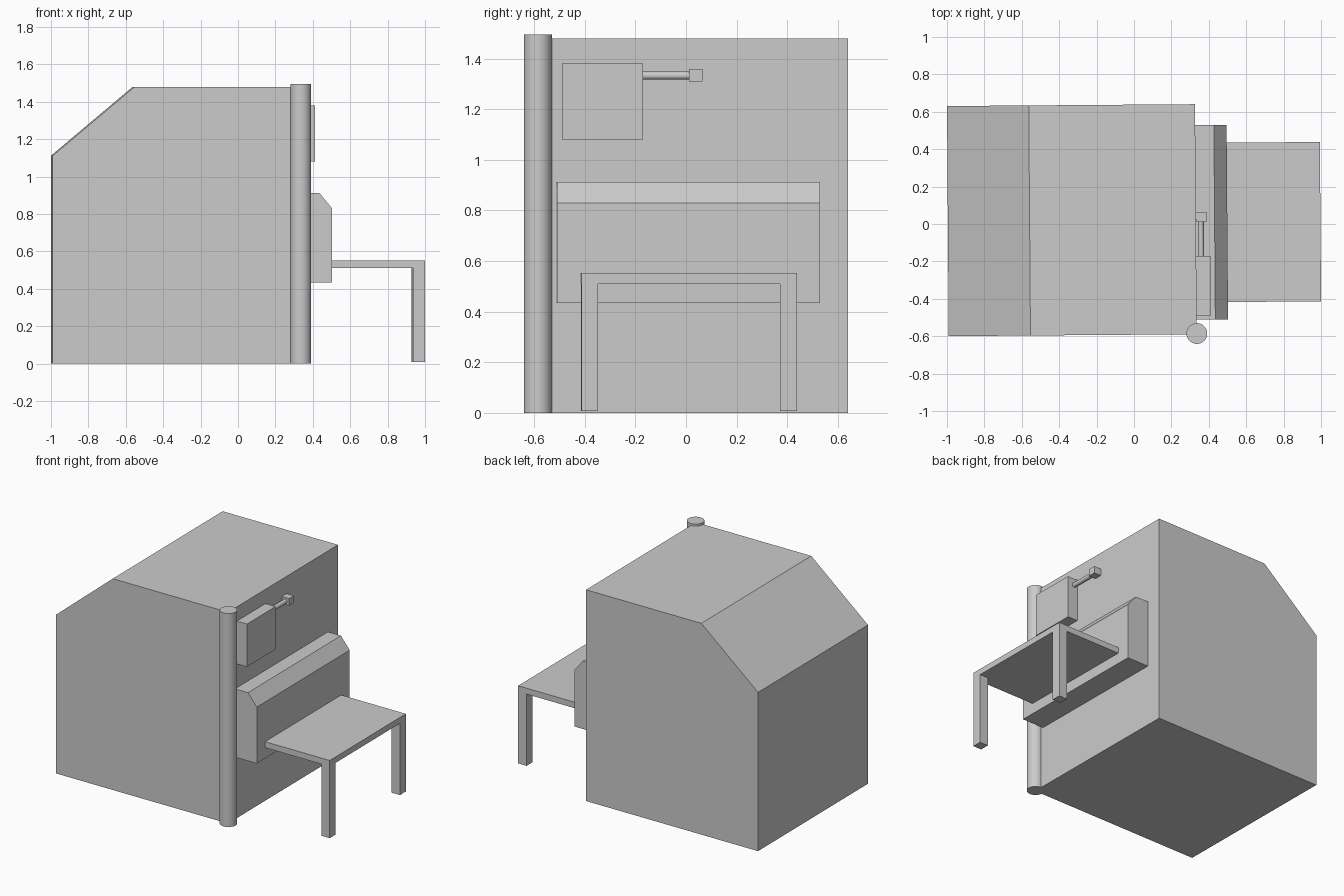
import bpy, bmesh
from math import pi
from mathutils import Matrix

if "Cube" in bpy.data.objects:
    bpy.data.objects.remove(bpy.data.objects["Cube"])

TURN = Matrix.Rotation(0.0075, 4, 'Z')  # whole model sits slightly turned


def finish(name, bm):
    bmesh.ops.recalc_face_normals(bm, faces=bm.faces)
    bm.transform(TURN)
    me = bpy.data.meshes.new(name)
    bm.to_mesh(me)
    bm.free()
    ob = bpy.data.objects.new(name, me)
    bpy.context.collection.objects.link(ob)
    return ob


def extrude(name, profile, start, depth, axis):
    """Extrude a closed profile: axis 'Y' takes (x, z), axis 'X' takes (y, z)."""
    bm = bmesh.new()
    if axis == 'Y':
        pts, step = [(a, start, b) for a, b in profile], (0, depth, 0)
    else:
        pts, step = [(start, a, b) for a, b in profile], (depth, 0, 0)
    face = bm.faces.new([bm.verts.new(p) for p in pts])
    res = bmesh.ops.extrude_face_region(bm, geom=[face], use_keep_orig=True)
    verts = [v for v in res['geom'] if isinstance(v, bmesh.types.BMVert)]
    bmesh.ops.translate(bm, verts=verts, vec=step)
    return finish(name, bm)


def box(name, x, y, z):
    return extrude(name, [(x[0], z[0]), (x[1], z[0]), (x[1], z[1]), (x[0], z[1])],
                   y[0], y[1] - y[0], 'Y')


def rod(name, centre, radius, length, along_y=False, sides=48):
    bm = bmesh.new()
    bmesh.ops.create_cone(bm, cap_ends=True, segments=sides, radius1=radius,
                          radius2=radius, depth=length)
    if along_y:
        bm.transform(Matrix.Rotation(pi / 2, 4, 'X'))
    bm.transform(Matrix.Translation(centre))
    ob = finish(name, bm)
    bpy.ops.object.select_all(action='DESELECT')
    ob.select_set(True)
    bpy.context.view_layer.objects.active = ob
    bpy.ops.object.shade_smooth_by_angle(angle=pi / 6)
    return ob


# Main housing with sloped rear top
extrude("housing", [(-0.995, 0), (0.331, 0), (0.331, 1.48), (-0.558, 1.48), (-0.995, 1.112)],
        -0.592, 1.23, 'Y')

# Corner post
rod("corner_post", (0.3315, -0.588, 0.7475), 0.0555, 1.495)

# Bevelled front panel
extrude("front_panel", [(0.33, 0.435), (0.499, 0.435), (0.499, 0.83), (0.431, 0.913), (0.33, 0.913)],
        -0.514, 1.04, 'Y')

# Wall box with lever and knob
box("wall_box", (0.33, 0.409), (-0.493, -0.173), (1.08, 1.38))
rod("lever", (0.357, -0.081, 1.333), 0.016, 0.186, along_y=True, sides=32)
box("lever_knob", (0.333, 0.387), (0.009, 0.062), (1.31, 1.36))

# Table: top slab, and a one-piece end frame with two legs
box("table_top", (0.495, 0.932), (-0.421, 0.431), (0.51, 0.552))
extrude("table_legs", [(-0.421, 0.008), (-0.355, 0.008), (-0.355, 0.51), (0.365, 0.51),
                       (0.365, 0.008), (0.431, 0.008), (0.431, 0.552), (-0.421, 0.552)],
        0.932, 0.065, 'X')
